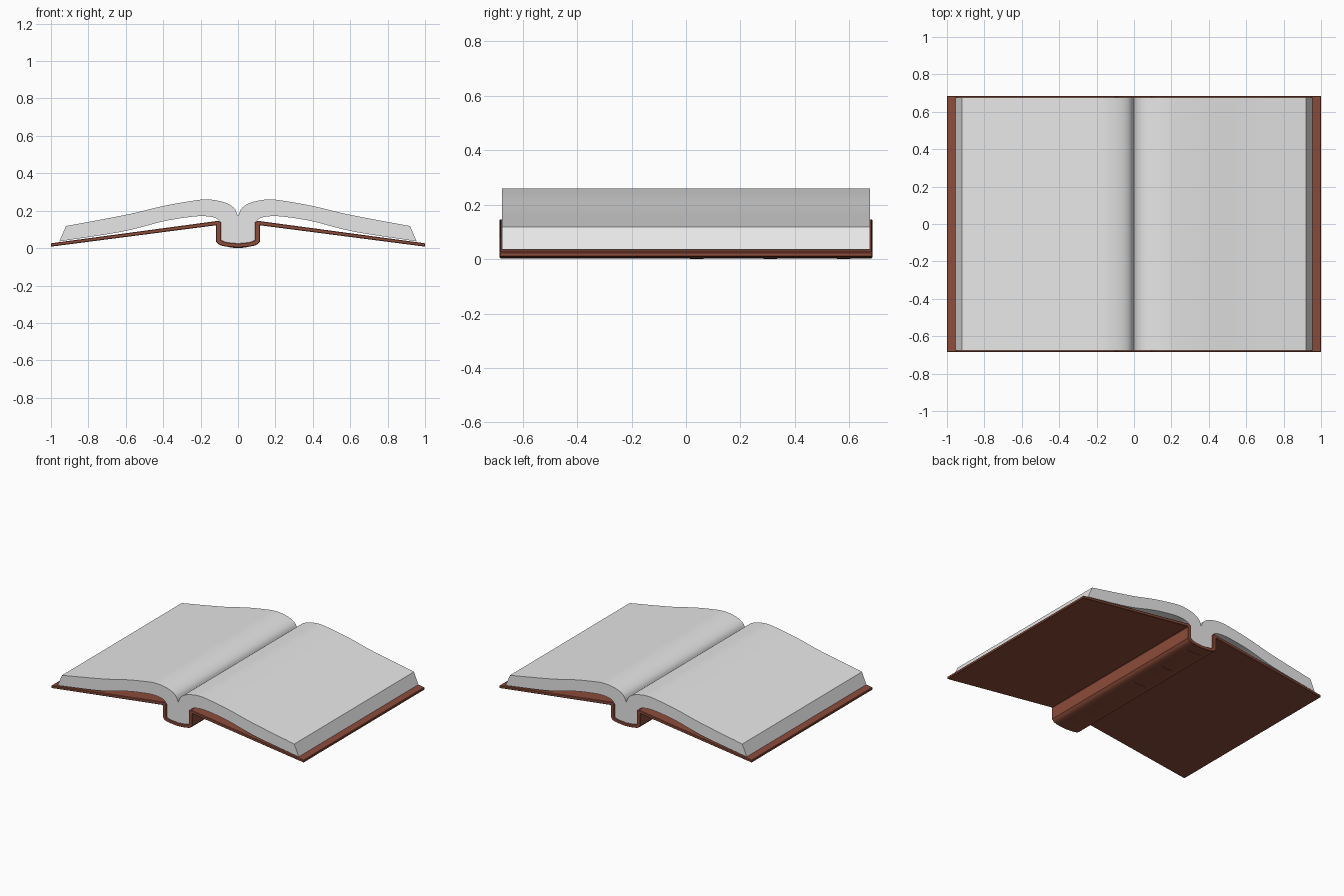
import bpy, bmesh, math
from mathutils import Vector

cube = bpy.data.objects.get("Cube")
if cube:
    bpy.data.objects.remove(cube, do_unlink=True)


def material(name, rgb):
    m = bpy.data.materials.new(name)
    m.use_nodes = True
    m.diffuse_color = (*rgb, 1)
    m.node_tree.nodes["Principled BSDF"].inputs["Base Color"].default_value = (*rgb, 1)
    return m


leather = material("brown leather", (0.26, 0.072, 0.042))
paper = material("white paper", (0.8, 0.8, 0.8))


def smooth_curve(pts, steps=5):
    """Catmull-Rom curve through the points."""
    p = [Vector(q) for q in pts]
    p = [2 * p[0] - p[1]] + p + [2 * p[-1] - p[-2]]
    out = []
    for a, b, c, d in zip(p, p[1:], p[2:], p[3:]):
        for i in range(steps):
            t = i / steps
            out.append(0.5 * (2 * b + (c - a) * t + (2 * a - 5 * b + 4 * c - d) * t * t
                              + (3 * b - a - 3 * c + d) * t ** 3))
    return [(v.x, v.y) for v in out] + [tuple(pts[-1])]


def mirrored(half):
    """Close a right-hand outline that starts and ends on x = 0."""
    return half + [(-x, z) for x, z in reversed(half) if x > 1e-6]


def extrude_profile(name, outline, y0, y1, mat, chamfer=0):
    """Extrude an x-z outline along y, optionally chamfering hard edges."""
    bm = bmesh.new()
    face = bm.faces.new([bm.verts.new((x, y0, z)) for x, z in outline])
    ext = bmesh.ops.extrude_face_region(bm, geom=[face])
    moved = [g for g in ext["geom"] if isinstance(g, bmesh.types.BMVert)]
    bmesh.ops.translate(bm, verts=moved, vec=(0, y1 - y0, 0))
    bmesh.ops.recalc_face_normals(bm, faces=bm.faces)
    if chamfer:
        hard = [e for e in bm.edges if e.calc_face_angle(0) > math.radians(50)]
        bmesh.ops.bevel(bm, geom=hard, offset=chamfer, segments=1,
                        affect='EDGES', clamp_overlap=True)
    me = bpy.data.meshes.new(name)
    bm.to_mesh(me)
    bm.free()
    me.materials.append(mat)
    ob = bpy.data.objects.new(name, me)
    bpy.context.collection.objects.link(ob)
    bpy.ops.object.select_all(action='DESELECT')
    ob.select_set(True)
    bpy.context.view_layer.objects.active = ob
    bpy.ops.object.shade_smooth_by_angle(angle=math.radians(30))
    return ob


# Cover: rounded spine trough with a sloping board on each side
spine_under = smooth_curve([(0, 0.003), (0.06, 0.008), (0.1, 0.018), (0.118, 0.036)], 4)
spine_inside = smooth_curve([(0.09, 0.042), (0.06, 0.031), (0, 0.025)], 4)
boards = [(0.118, 0.122), (1.0, 0.008), (1.0, 0.026), (0.105, 0.146), (0.09, 0.138)]
extrude_profile("cover", mirrored(spine_under + boards + spine_inside),
                -0.685, 0.685, leather, chamfer=0.003)

# Pages: arched top, slanted fore edge, underside bowing off the boards
page_top = smooth_curve([(0, 0.17), (0.02, 0.213), (0.06, 0.24), (0.12, 0.256),
                         (0.18, 0.26), (0.25, 0.252), (0.4, 0.225), (0.6, 0.178),
                         (0.92, 0.118)])
page_under = smooth_curve([(0.955, 0.036), (0.62, 0.088), (0.4, 0.143), (0.26, 0.166),
                           (0.18, 0.171), (0.12, 0.161), (0.092, 0.137)])
page_root = [(0.092, 0.04), (0.06, 0.029), (0, 0.023)]
extrude_profile("pages", mirrored(page_top + page_under + page_root), -0.677, 0.677, paper)

# Slight raised bands under the spine
for i, y in enumerate((0.04, 0.31, 0.58)):
    band = mirrored([(0, 0.0), (0.04, 0.003), (0.06, 0.008), (0.06, 0.012), (0, 0.012)])
    extrude_profile(f"spine_band_{i + 1}", band, y - 0.025, y + 0.025, leather)
